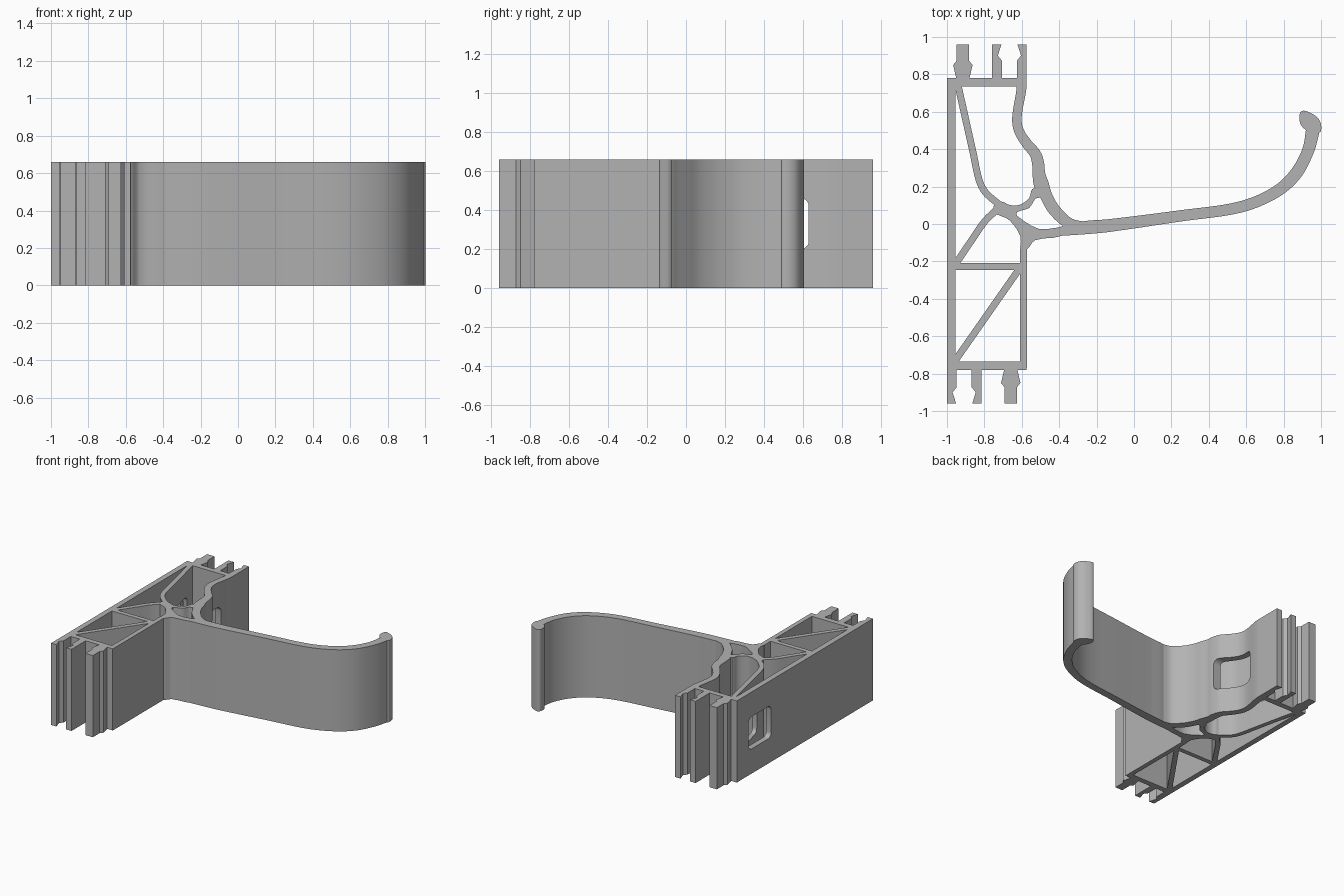
import bpy
import bmesh
import math
from mathutils import Vector

HEIGHT = 0.66
PIVOT_X = -0.787      # the two joint ends are half-turn copies about this x

default_cube = bpy.data.objects.get("Cube")
if default_cube:
    bpy.data.objects.remove(default_cube, do_unlink=True)

grey = bpy.data.materials.new("plain_grey")
grey.use_nodes = True
colour = (0.45, 0.45, 0.45, 1.0)
grey.diffuse_color = colour
grey.node_tree.nodes["Principled BSDF"].inputs["Base Color"].default_value = colour


def smooth(points, steps=6, closed=False):
    """Chord-length Hermite spline through points of any dimension."""
    pts = [Vector(p) for p in points]
    count = len(pts)

    def tangent(i):
        if closed:
            before, after = pts[i - 1], pts[(i + 1) % count]
        else:
            before, after = pts[max(i - 1, 0)], pts[min(i + 1, count - 1)]
        here = pts[i]
        span = (here - before).length + (after - here).length
        return (after - before) / span

    result = []
    for i in range(count if closed else count - 1):
        j = (i + 1) % count
        start, end = pts[i], pts[j]
        chord = (end - start).length
        m0, m1 = tangent(i) * chord, tangent(j) * chord
        for k in range(steps):
            t = k / steps
            ease = t * t * (3 - 2 * t)
            result.append(start.lerp(end, ease)
                          + m0 * (t * (1 - t) ** 2) - m1 * (t * t * (1 - t)))
    if not closed:
        result.append(pts[-1])
    return result


def prism(name, outline, depth=HEIGHT):
    """Extrude a flat outline straight up into a solid part."""
    bm = bmesh.new()
    base = bm.faces.new([bm.verts.new((p[0], p[1], 0)) for p in outline])
    grown = bmesh.ops.extrude_face_region(bm, geom=[base])
    top = [g for g in grown["geom"] if isinstance(g, bmesh.types.BMVert)]
    bmesh.ops.translate(bm, verts=top, vec=(0, 0, depth))
    bmesh.ops.recalc_face_normals(bm, faces=bm.faces)
    mesh = bpy.data.meshes.new(name)
    bm.to_mesh(mesh)
    bm.free()
    mesh.materials.append(grey)
    part = bpy.data.objects.new(name, mesh)
    bpy.context.collection.objects.link(part)
    return part


def ribbon(name, path):
    """Extrude a band along a path of (x, y, width) points."""
    left, right = [], []
    for i, p in enumerate(path):
        along = path[min(i + 1, len(path) - 1)] - path[max(i - 1, 0)]
        side = Vector((-along.y, along.x)).normalized() * p.z / 2
        left.append(p.xy + side)
        right.append(p.xy - side)
    return prism(name, left + right[::-1])


def bar(name, x0, x1, y0, y1):
    return prism(name, [(x0, y0), (x1, y0), (x1, y1), (x0, y1)])


def turned(points):
    return [(2 * PIVOT_X - x, -y) for x, y in points]


def both_ends(name, points):
    prism("upper_" + name, points)
    prism("lower_" + name, turned(points))


# Straight walls and cross bars
back_wall = bar("back_wall", -1, -0.955, -0.78, 0.78)
bar("lower_front_wall", -0.61, -0.573, -0.77, -0.13)
bar("middle_bar", -0.96, -0.605, -0.246, -0.209)
both_ends("end_bar", [(-1, 0.736), (-0.575, 0.736), (-0.575, 0.78), (-1, 0.78)])

# Snap joints: a barbed plug and a two-pronged socket at each end
ROOT, TIP = 0.77, 0.96
plug_x, socket_x = -0.915, -0.666
plug_half = [(0.033, ROOT), (0.052, 0.85), (0.033, 0.873), (0.033, TIP)]
both_ends("plug", [(plug_x + w, y) for w, y in plug_half]
          + [(plug_x - w, y) for w, y in plug_half[::-1]])
prong = [(0.092, ROOT), (0.092, TIP), (0.043, TIP),
         (0.062, 0.9), (0.04, 0.873), (0.04, ROOT)]
for side, label in ((-1, "inner_prong"), (1, "outer_prong")):
    both_ends(label, [(socket_x + side * w, y) for w, y in prong])

# Diagonal struts
STRUT = 0.037
upper_strut = ribbon("upper_strut", smooth([
    (-0.945, 0.76, STRUT), (-0.86, 0.38, STRUT), (-0.828, 0.235, STRUT),
    (-0.795, 0.17, STRUT), (-0.725, 0.107, STRUT)]))
ribbon("middle_strut", smooth([
    (-0.965, -0.23, STRUT), (-0.86, -0.075, STRUT),
    (-0.797, 0.015, STRUT), (-0.73, 0.08, STRUT)]))
ribbon("lower_strut", smooth([
    (-0.96, -0.736, STRUT), (-0.605, -0.228, STRUT)], 1))

# Wavy front panel that runs down into the arm
front_panel = ribbon("front_panel", smooth([
    (-0.6, 0.78, 0.052), (-0.602, 0.72, 0.052), (-0.626, 0.57, 0.05),
    (-0.616, 0.5, 0.052), (-0.573, 0.43, 0.055), (-0.528, 0.375, 0.06),
    (-0.512, 0.32, 0.065), (-0.509, 0.27, 0.068), (-0.495, 0.21, 0.08),
    (-0.469, 0.15, 0.065), (-0.426, 0.075, 0.065), (-0.345, 0.003, 0.058),
    (-0.25, -0.015, 0.05)]))

# Hub joining the struts, the front panel and the arm
prism("hub", smooth([
    (-0.742, 0.118), (-0.7, 0.118), (-0.667, 0.102), (-0.613, 0.102),
    (-0.56, 0.139), (-0.544, 0.187), (-0.49, 0.187), (-0.5, 0.145),
    (-0.528, 0.134), (-0.56, 0.086), (-0.624, 0.064), (-0.624, 0.043),
    (-0.506, -0.027), (-0.388, -0.021), (-0.388, -0.064), (-0.528, -0.086),
    (-0.57, -0.134), (-0.606, -0.145), (-0.608, -0.064), (-0.667, 0.021),
    (-0.726, 0.048), (-0.75, 0.06)], 3, closed=True))

# Long arm sweeping up into the hook
ribbon("hook_arm", smooth([
    (-0.41, -0.042, 0.045), (-0.265, -0.02, 0.07), (-0.13, -0.008, 0.068),
    (0.244, 0.043, 0.06), (0.565, 0.09, 0.06), (0.75, 0.166, 0.062),
    (0.86, 0.262, 0.066), (0.93, 0.39, 0.064), (0.958, 0.51, 0.074)], 8))
prism("hook_tip", smooth([
    (0.925, 0.5), (0.89, 0.535), (0.885, 0.585), (0.9, 0.605),
    (0.93, 0.6), (0.98, 0.57), (1, 0.53), (0.994, 0.49)], 5, closed=True))

# Rounded window passing through the back wall, upper strut and front panel
window_y, window_z = 0.485, HEIGHT / 2
half_y, half_z, radius = 0.145, 0.13, 0.04
corners = []
for quarter, (sy, sz) in enumerate([(1, 1), (-1, 1), (-1, -1), (1, -1)]):
    for step in range(6):
        angle = (quarter + step / 5) * math.pi / 2
        corners.append((sy * (half_y - radius) + radius * math.cos(angle),
                        sz * (half_z - radius) + radius * math.sin(angle)))
cutter = prism("window_cutter", corners, 0.8)
for vert in cutter.data.vertices:
    y, z, x = vert.co
    vert.co = (x - 1.1, y + window_y, z + window_z)
cutter.hide_render = True
for part in (back_wall, upper_strut, front_panel):
    cut = part.modifiers.new("window", "BOOLEAN")
    cut.operation = "DIFFERENCE"
    cut.solver = "EXACT"
    cut.object = cutter
    bpy.context.view_layer.objects.active = part
    bpy.ops.object.modifier_apply(modifier=cut.name)
bpy.data.objects.remove(cutter, do_unlink=True)

# Smooth the curved sides and keep the rims crisp
for part in bpy.context.collection.objects:
    part.select_set(part.type == "MESH")
bpy.ops.object.shade_smooth_by_angle(angle=math.radians(35))
